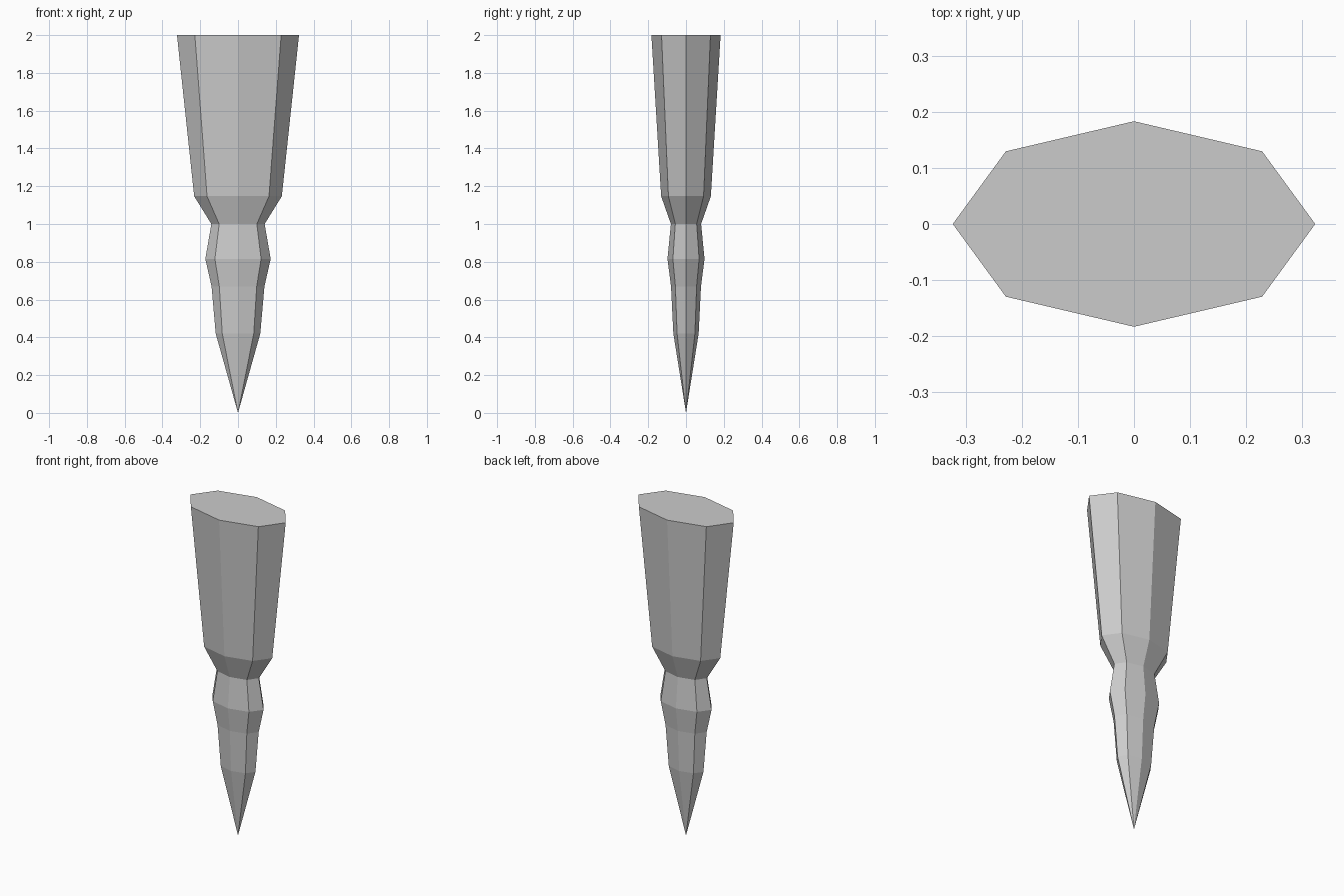
import bpy, bmesh
from math import cos, sin, tau

if "Cube" in bpy.data.objects:
    bpy.data.objects.remove(bpy.data.objects["Cube"])

SIDES = 8
DEPTH = 0.567  # depth relative to width

# Profile of the spike: (half width, height), tip upwards
profile = [(0.118, 0.42), (0.14, 0.67), (0.173, 0.815),
           (0.141, 1.0), (0.232, 1.147), (0.323, 2.0)]

bm = bmesh.new()

# Octagonal rings stacked along the profile
rings = [[bm.verts.new((r * cos(tau * i / SIDES), r * DEPTH * sin(tau * i / SIDES), z))
          for i in range(SIDES)] for r, z in profile]
tip = bm.verts.new((0, 0, 0))

# Pointed tip, side walls and flat top
for i in range(SIDES):
    j = (i + 1) % SIDES
    bm.faces.new((tip, rings[0][j], rings[0][i]))
    for low, high in zip(rings, rings[1:]):
        bm.faces.new((low[i], low[j], high[j], high[i]))
bm.faces.new(rings[-1])
bmesh.ops.recalc_face_normals(bm, faces=bm.faces)

mesh = bpy.data.meshes.new("tapered_spike")
bm.to_mesh(mesh)
bm.free()
bpy.context.collection.objects.link(bpy.data.objects.new("tapered_spike", mesh))
